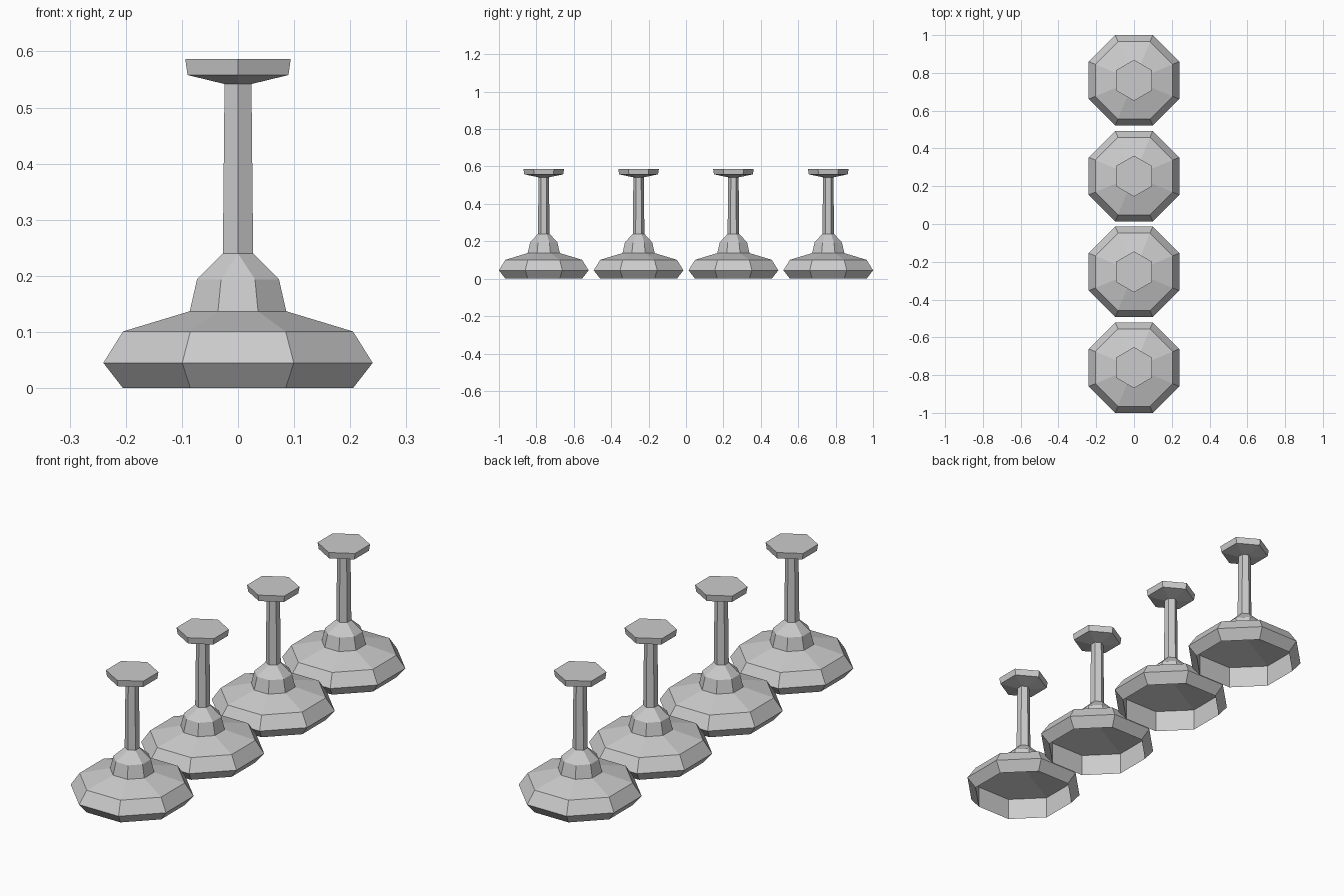
import bpy, bmesh
from math import radians, cos, sin

cube = bpy.data.objects.get("Cube")
if cube:
    bpy.data.objects.remove(cube, do_unlink=True)

metal = bpy.data.materials.new("grey metal")
metal.use_nodes = True
grey = (0.6, 0.6, 0.6, 1)
metal.diffuse_color = grey
metal.node_tree.nodes["Principled BSDF"].inputs["Base Color"].default_value = grey

# Eight corners per ring; the six-sided rings double the front and back corner
OCTAGON = [22.5 + 45 * i for i in range(8)]
HEXAGON = [30, 90, 90, 150, 210, 270, 270, 330]


def shell(name, rings, y, closed_top=False):
    """Loft rings of (angles, distance to the flat side, height)."""
    bm = bmesh.new()
    loops = []
    for angles, flat, z in rings:
        r = flat / cos(radians(angles[0]))
        loops.append([bm.verts.new((r * cos(radians(a)), r * sin(radians(a)), z))
                      for a in angles])
    for low, high in zip(loops, loops[1:]):
        for i in range(8):
            j = (i + 1) % 8
            bm.faces.new((low[i], low[j], high[j], high[i]))
    if closed_top:
        bm.faces.new(loops[-1])
    bmesh.ops.remove_doubles(bm, verts=bm.verts, dist=0.0001)
    mesh = bpy.data.meshes.new(name)
    bm.to_mesh(mesh)
    bm.free()
    mesh.materials.append(metal)
    ob = bpy.data.objects.new(name, mesh)
    ob.location.y = y
    bpy.context.collection.objects.link(ob)


# Row of four pedestal stools
for n in range(4):
    y = (n - 1.5) * 0.507
    # Flared foot: hollow underside with a peaked ceiling and upright inner
    # wall, then the bulging rim and sloping top
    shell(f"foot_{n + 1}", [(OCTAGON, 0, 0.137), (OCTAGON, 0.205, 0.1),
                            (OCTAGON, 0.205, 0), (OCTAGON, 0.24, 0.045),
                            (OCTAGON, 0.205, 0.101), (OCTAGON, 0.086, 0.137)], y)
    # Collar narrowing from eight sides to six
    shell(f"collar_{n + 1}", [(OCTAGON, 0.086, 0.137), (OCTAGON, 0.073, 0.194),
                              (HEXAGON, 0.027, 0.24)], y)
    # Slightly tapered post
    shell(f"post_{n + 1}", [(HEXAGON, 0.027, 0.24), (HEXAGON, 0.024, 0.542)], y)
    # Six-sided seat
    shell(f"seat_{n + 1}", [(HEXAGON, 0.024, 0.542), (HEXAGON, 0.09, 0.558),
                            (HEXAGON, 0.094, 0.587)], y, closed_top=True)
